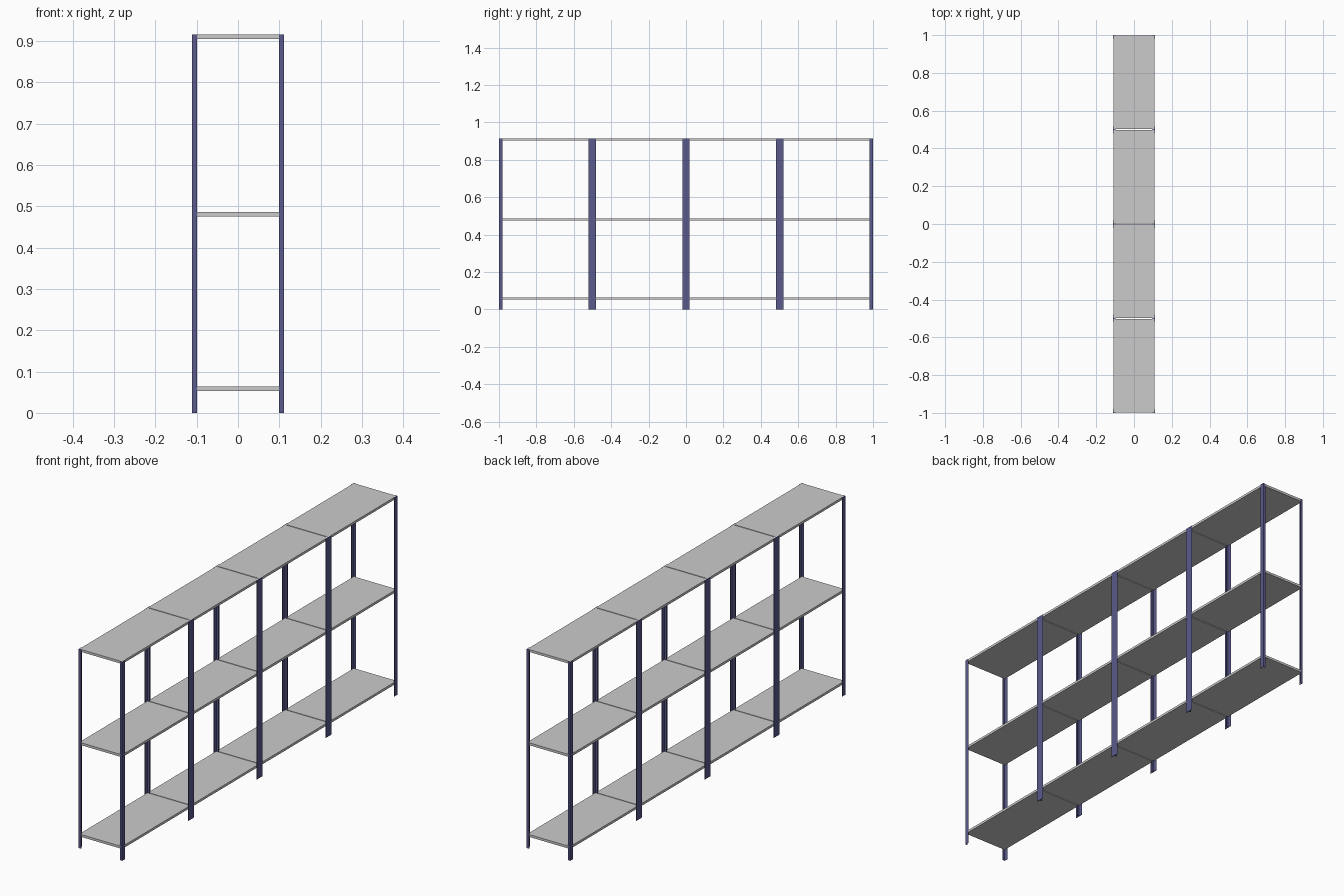
import bpy, bmesh

if "Cube" in bpy.data.objects:
    bpy.data.objects.remove(bpy.data.objects["Cube"])

blue = bpy.data.materials.new("blue_steel")
blue.diffuse_color = (0.10, 0.10, 0.26, 1)
blue.use_nodes = True
blue.node_tree.nodes["Principled BSDF"].inputs["Base Color"].default_value = blue.diffuse_color

HEIGHT = 0.915
X, T = 0.111, 0.002          # outer half depth, sheet thickness
BAY = 0.5


def box(name, x0, x1, y0, y1, z0, z1):
    bpy.ops.mesh.primitive_cube_add(size=1, location=((x0 + x1) / 2, (y0 + y1) / 2, (z0 + z1) / 2))
    ob = bpy.context.object
    ob.name = name
    ob.scale = (x1 - x0, y1 - y0, z1 - z0)
    return ob


def angle_post(name, x, y, sx, sy, wx=0.012, wy=0.02):
    # L-shaped profile with its corner at (x, y), flanges pointing along sx and sy
    pts = [(0, 0), (wx, 0), (wx, T), (T, T), (T, wy), (0, wy)]
    bm = bmesh.new()
    face = bm.faces.new([bm.verts.new((x + sx * a, y + sy * b, 0)) for a, b in pts])
    ext = bmesh.ops.extrude_face_region(bm, geom=[face])
    top = [v for v in ext["geom"] if isinstance(v, bmesh.types.BMVert)]
    bmesh.ops.translate(bm, verts=top, vec=(0, 0, HEIGHT))
    bmesh.ops.recalc_face_normals(bm, faces=bm.faces)
    me = bpy.data.meshes.new(name)
    bm.to_mesh(me)
    bm.free()
    me.materials.append(blue)
    ob = bpy.data.objects.new(name, me)
    bpy.context.collection.objects.link(ob)


for i in range(4):
    y0 = -1 + i * BAY
    y1 = y0 + BAY
    # three shelf boards, nested inside the posts
    for z, label in ((0.053, "bottom"), (0.475, "middle"), (0.904, "top")):
        box(f"{label}_shelf_{i}", -X + T, X - T, y0 + T, y1 - T, z, z + 0.011)
    # four angle posts per bay
    for sx in (1, -1):
        angle_post(f"post_{i}_near", -sx * X, y0, sx, 1)
        angle_post(f"post_{i}_far", -sx * X, y1, sx, -1)
